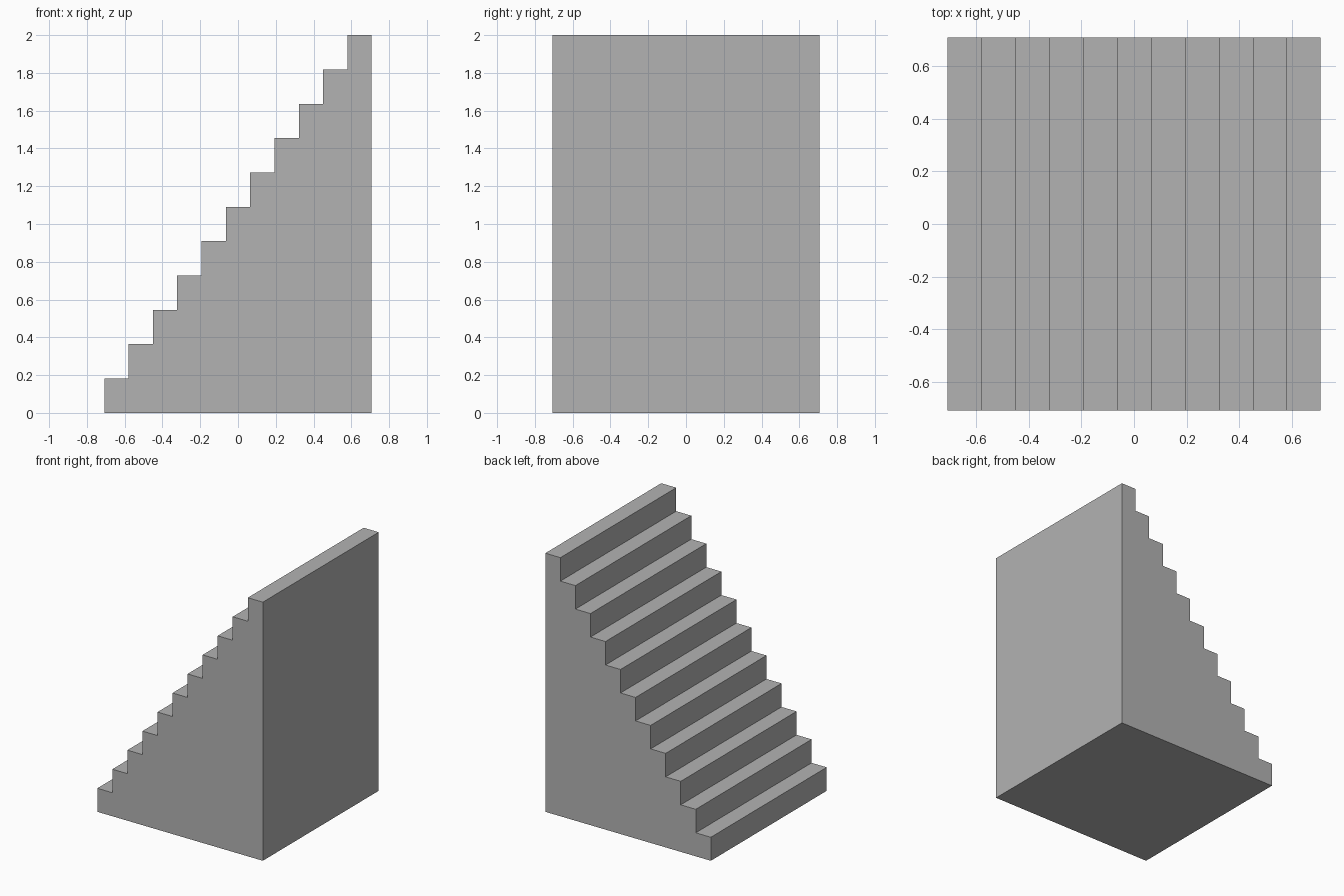
import bpy, bmesh

if "Cube" in bpy.data.objects:
    bpy.data.objects.remove(bpy.data.objects["Cube"])

STEPS = 11
HALF = 0.708          # half length and half width
HEIGHT = 2.0
RUN, RISE = 2 * HALF / STEPS, HEIGHT / STEPS

# Side profile: flat base and back, rising steps
profile = [(HALF, 0), (-HALF, 0)]
for i in range(STEPS):
    x, z = -HALF + i * RUN, (i + 1) * RISE
    profile += [(x, z), (x + RUN, z)]

# Extrude the profile across the width into a solid stair block
bm = bmesh.new()
side = bm.faces.new([bm.verts.new((x, -HALF, z)) for x, z in profile])
extruded = bmesh.ops.extrude_face_region(bm, geom=[side], use_keep_orig=True)
verts = [g for g in extruded["geom"] if isinstance(g, bmesh.types.BMVert)]
bmesh.ops.translate(bm, verts=verts, vec=(0, 2 * HALF, 0))
bmesh.ops.recalc_face_normals(bm, faces=bm.faces)

mesh = bpy.data.meshes.new("staircase")
bm.to_mesh(mesh)
bm.free()

# Dark grey stone
stone = bpy.data.materials.new("dark_grey")
stone.diffuse_color = (0.45, 0.45, 0.45, 1)
stone.use_nodes = True
stone.node_tree.nodes["Principled BSDF"].inputs["Base Color"].default_value = stone.diffuse_color
mesh.materials.append(stone)
bpy.context.collection.objects.link(bpy.data.objects.new("staircase", mesh))
